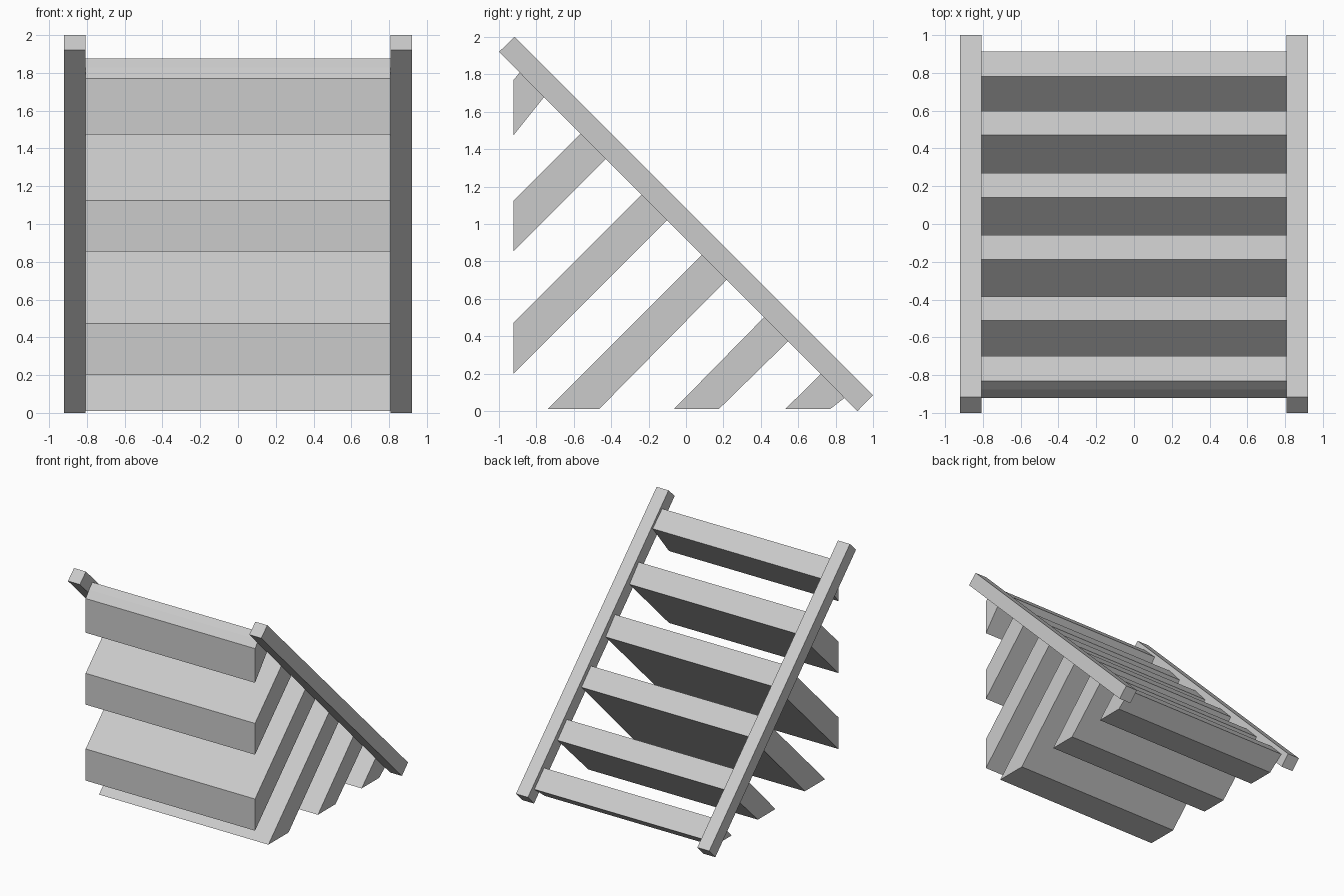
import bpy

if "Cube" in bpy.data.objects:
    bpy.data.objects.remove(bpy.data.objects["Cube"])


def extrude_x(name, profile, x0, x1):
    """Solid made by extruding a (y, z) outline along x."""
    n = len(profile)
    verts = [(x, y, z) for x in (x0, x1) for y, z in profile]
    faces = [tuple(range(n)), tuple(range(2 * n - 1, n - 1, -1))]
    faces += [(i, i + n, (i + 1) % n + n, (i + 1) % n) for i in range(n)]
    mesh = bpy.data.meshes.new(name)
    mesh.from_pydata(verts, [], faces)
    # consistent outward normals
    import bmesh
    bm = bmesh.new()
    bm.from_mesh(mesh)
    bmesh.ops.recalc_face_normals(bm, faces=bm.faces)
    bm.to_mesh(mesh)
    bm.free()
    obj = bpy.data.objects.new(name, mesh)
    bpy.context.collection.objects.link(obj)
    return obj


INNER, OUTER = 0.808, 0.922   # rail inner and outer x
FRONT, FLOOR = -0.922, 0.01   # planes that trim the slats

# Sloping side rails
rail = [(-1.0, 1.92), (-0.917, 2.0), (1.0, 0.085), (0.917, 0.0)]
extrude_x("rail_right", rail, INNER, OUTER)
extrude_x("rail_left", rail, -OUTER, -INNER)

# Top slat, cut short by the front plane
extrude_x("slat_top", [(FRONT, 1.77), (-0.875, 1.828), (-0.83, 1.875),
                       (-0.70, 1.752), (FRONT, 1.475)], -INNER, INNER)

# Two slats ending on the front plane: (top z, bottom z, upper y, lower y)
for i, (zt, zb, yu, yl) in enumerate([(1.125, 0.855, -0.51, -0.383),
                                      (0.473, 0.20, -0.187, -0.058)]):
    extrude_x(f"slat_front_{i + 1}",
              [(FRONT, zt), (yu, yu + zt - FRONT), (yl, yl + zb - FRONT),
               (FRONT, zb)], -INNER, INNER)

# Slats ending on the floor plane: (back y, front y, upper corner, lower corner)
for i, (y0, y1, up, low) in enumerate([
        (-0.74, -0.465, (0.14, 0.89), (0.27, 0.755)),
        (-0.065, 0.175, (0.47, 0.555), (0.597, 0.423)),
        (0.53, 0.77, (0.78, 0.255), (0.912, 0.12))]):
    extrude_x(f"slat_floor_{i + 1}", [(y0, FLOOR), up, low, (y1, FLOOR)],
              -INNER, INNER)
